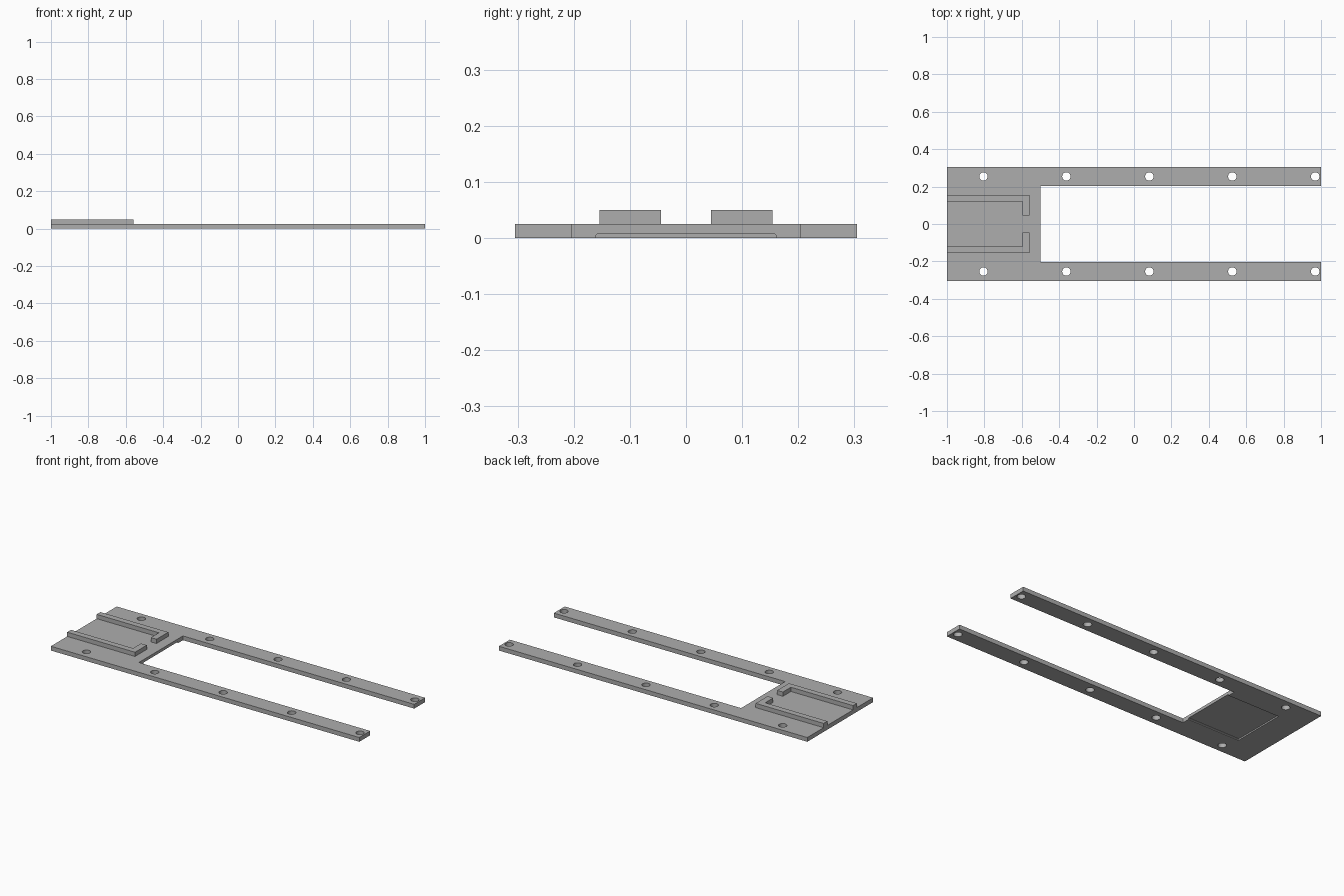
import bpy
import bmesh

cube = bpy.data.objects.get("Cube")
if cube:
    bpy.data.objects.remove(cube, do_unlink=True)

grey = bpy.data.materials.new("matte_grey")
grey.use_nodes = True
colour = (0.42, 0.42, 0.42, 1)
grey.diffuse_color = colour
grey.node_tree.nodes["Principled BSDF"].inputs["Base Color"].default_value = colour

THICK = 0.025      # plate thickness
TOP = 0.05         # top of the guide rails
HALF_WIDTH = 0.305
SLOT = 0.204       # half width of the open slot
SLOT_X = -0.5      # closed end of the slot


def prism(name, points, depth):
    """Extrude a closed outline of 3D points along a vector."""
    bm = bmesh.new()
    face = bm.faces.new([bm.verts.new(p) for p in points])
    new = bmesh.ops.extrude_face_region(bm, geom=[face])["geom"]
    verts = [v for v in new if isinstance(v, bmesh.types.BMVert)]
    bmesh.ops.translate(bm, vec=depth, verts=verts)
    bmesh.ops.recalc_face_normals(bm, faces=bm.faces[:])
    mesh = bpy.data.meshes.new(name)
    bm.to_mesh(mesh)
    bm.free()
    mesh.materials.append(grey)
    obj = bpy.data.objects.new(name, mesh)
    bpy.context.collection.objects.link(obj)
    return obj


def cut(target, cutter):
    """Subtract a cutter from the target, then remove the cutter."""
    cutter.hide_render = True
    mod = target.modifiers.new("cut", "BOOLEAN")
    mod.operation = "DIFFERENCE"
    mod.solver = "EXACT"
    mod.object = cutter
    bpy.ops.object.select_all(action="DESELECT")
    bpy.context.view_layer.objects.active = target
    target.select_set(True)
    bpy.ops.object.modifier_apply(modifier=mod.name)
    bpy.data.objects.remove(cutter, do_unlink=True)


# Forked base plate
half = [(-1, HALF_WIDTH), (1, HALF_WIDTH), (1, SLOT), (SLOT_X, SLOT)]
outline = half + [(x, -y) for x, y in reversed(half)]
plate = prism("base_plate", [(x, y, 0) for x, y in outline], (0, 0, THICK))

# Shallow recess underneath, open towards the slot
side = [(0.16, -0.01), (0.16, 0.005), (0.157, 0.008)]
section = side + [(-y, z) for y, z in reversed(side)]
cut(plate, prism("recess_cutter", [(-0.835, y, z) for y, z in section], (0.4, 0, 0)))

# Screw holes along both arms
for i in range(5):
    for s in (-1, 1):
        bpy.ops.mesh.primitive_cylinder_add(
            vertices=32, radius=0.0225, depth=0.2,
            location=(-0.805 + 0.4435 * i, s * 0.254, 0))
        cut(plate, bpy.context.object)

bpy.ops.object.select_all(action="DESELECT")
bpy.context.view_layer.objects.active = plate
plate.select_set(True)
bpy.ops.object.shade_smooth_by_angle(angle=0.5)

# Hooked guide rails on the top face
hook = [(-1, 0.154), (-0.56, 0.154), (-0.56, 0.045),
        (-0.597, 0.045), (-0.597, 0.119), (-1, 0.119)]
for name, s in (("left_guide_rail", -1), ("right_guide_rail", 1)):
    prism(name, [(x, s * y, THICK) for x, y in hook], (0, 0, TOP - THICK))
